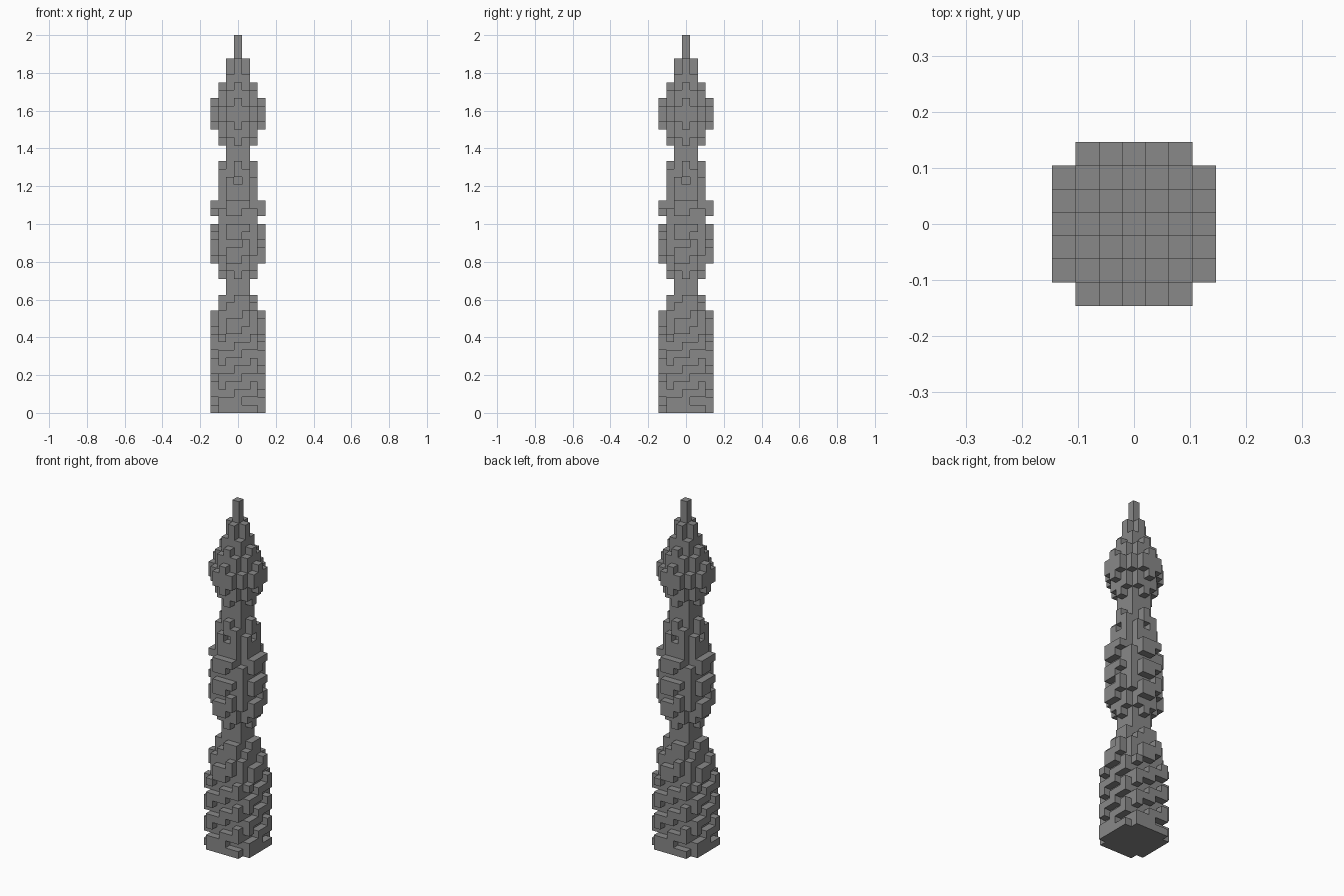
import bpy
import bmesh
from mathutils import Vector

cube = bpy.data.objects.get("Cube")
if cube:
    bpy.data.objects.remove(cube, do_unlink=True)

LEVELS = 48
UNIT = 2 / LEVELS

stone = bpy.data.materials.new("grey_stone")
stone.use_nodes = True
GREY = (0.25, 0.25, 0.25, 1)
stone.diffuse_color = GREY
stone.node_tree.nodes["Principled BSDF"].inputs["Base Color"].default_value = GREY

cells = set()


def block(radius, low, high, corners=True):
    """Solid square core of blocks, optionally without its corners."""
    span = range(-radius, radius + 1)
    for z in range(low, high + 1):
        for x in span:
            for y in span:
                if corners or radius == 0 or abs(x) + abs(y) < 2 * radius:
                    cells.add((x, y, z))


def ring(radius, z, columns):
    """The same columns of blocks on all four sides of a level."""
    for t in columns:
        x, y = t, -radius
        for _ in range(4):
            cells.add((x, y, z))
            x, y = -y, x


def helix(radius, low, high, reach, width):
    """Ribs that climb to the right around the tower."""
    for z in range(low, high + 1):
        ring(radius, z, [t for t in range(-reach, reach + 1)
                         if (2 * z - t - 2) % 6 < width])


# Base: square core with climbing ribs
block(2, 0, 12)
ring(3, 0, range(-2, 3))
helix(3, 1, 9, 2, 3)
helix(3, 10, 12, 1, 4)

# Slim spine and spire
block(1, 13, 42)
block(1, 43, 44, corners=False)
block(0, 45, 47)

# Shoulder above the base
ring(2, 13, (-1, 0, 1))
ring(2, 14, (0, 1))

# Middle bulge with ribs
ring(2, 17, (0,))
block(2, 18, 19, corners=False)
block(2, 20, 25)
block(2, 26, 27, corners=False)
helix(3, 19, 23, 1, 4)
helix(3, 25, 26, 1, 4)

# Stepped neck over the bulge
ring(2, 28, (-1, 0, 1))
ring(2, 29, (-1, 1))
ring(2, 30, (0, 1))
ring(2, 31, (0,))

# Upper bulb
ring(2, 34, (0,))
block(2, 35, 40, corners=False)
block(2, 37, 38)
ring(2, 41, (0,))
ring(3, 36, (0,))
ring(3, 37, (-1, 0, 1))
ring(3, 38, (-1, 0, 1))
ring(3, 39, (0,))

DIRECTIONS = [Vector(d) for d in
              ((1, 0, 0), (-1, 0, 0), (0, 1, 0), (0, -1, 0), (0, 0, 1), (0, 0, -1))]


def build(name, low, high):
    """Skin the exposed sides of the blocks in a range of levels."""
    bm = bmesh.new()
    for cell in sorted(c for c in cells if low <= c[2] < high):
        centre = Vector(cell) + Vector((0, 0, 0.5))
        for d in DIRECTIONS:
            if tuple(int(a + b) for a, b in zip(cell, d)) in cells:
                continue
            u = Vector((d.y, d.z, d.x))
            v = d.cross(u)
            corners = [centre + (d + u * a + v * b) / 2
                       for a, b in ((-1, -1), (1, -1), (1, 1), (-1, 1))]
            bm.faces.new([bm.verts.new(p * UNIT) for p in corners])
    bmesh.ops.remove_doubles(bm, verts=bm.verts, dist=UNIT / 100)
    mesh = bpy.data.meshes.new(name)
    bm.to_mesh(mesh)
    bm.free()
    mesh.materials.append(stone)
    bpy.context.collection.objects.link(bpy.data.objects.new(name, mesh))


for name, low, high in (("ribbed_base", 0, 15), ("lower_neck", 15, 17),
                        ("middle_bulge", 17, 32), ("upper_neck", 32, 34),
                        ("upper_bulb", 34, 42), ("spire", 42, LEVELS)):
    build(name, low, high)
